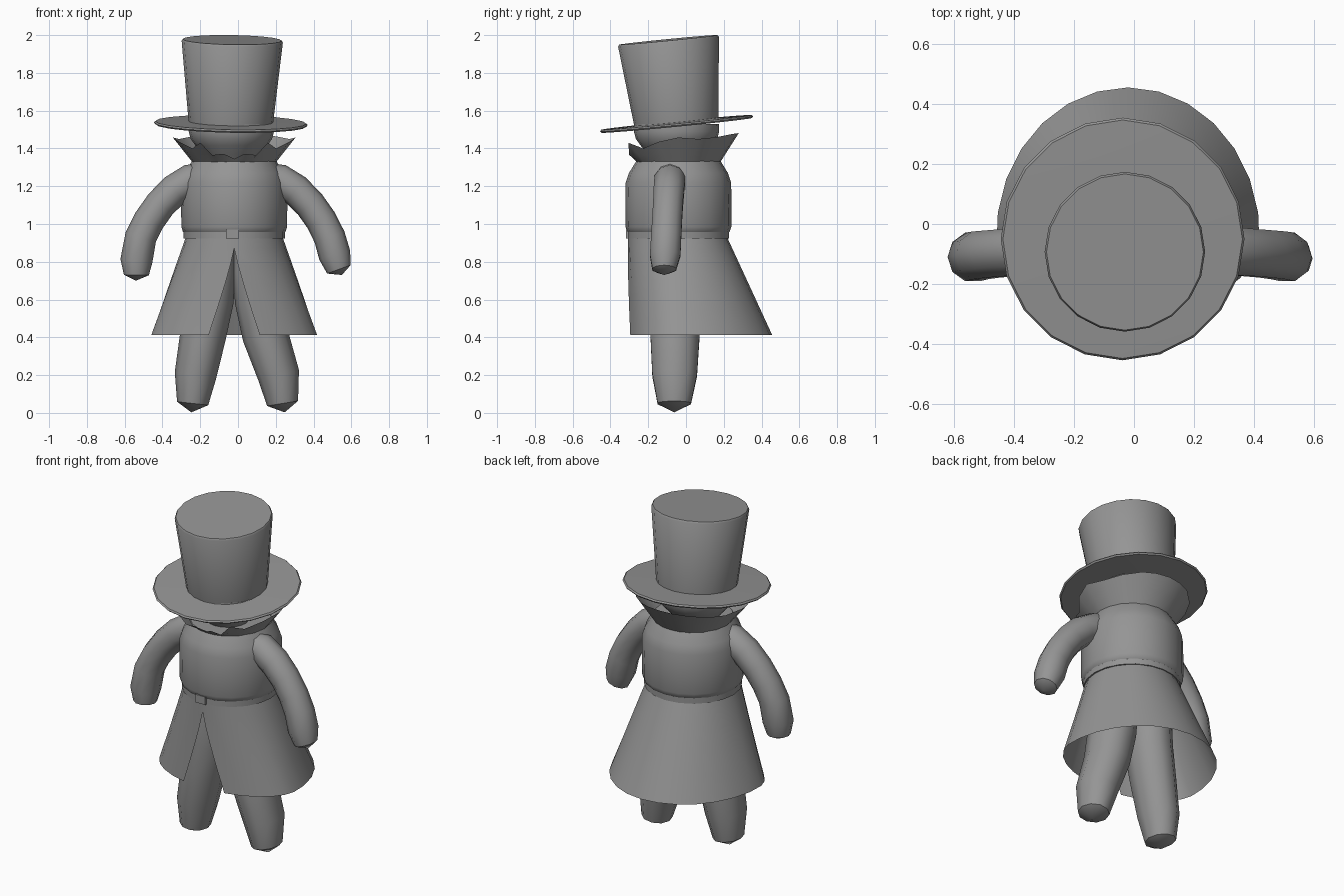
import bpy, math
from mathutils import Vector, Euler

if "Cube" in bpy.data.objects:
    bpy.data.objects.remove(bpy.data.objects["Cube"])

grey = bpy.data.materials.new("grey")
grey.diffuse_color = (0.3, 0.3, 0.3, 1)
grey.use_nodes = True
grey.node_tree.nodes["Principled BSDF"].inputs["Base Color"].default_value = grey.diffuse_color


def make(name, verts, faces, angle=40):
    me = bpy.data.meshes.new(name)
    me.from_pydata([tuple(v) for v in verts], [], faces)
    me.materials.append(grey)
    me.update()
    ob = bpy.data.objects.new(name, me)
    bpy.context.collection.objects.link(ob)
    bpy.ops.object.select_all(action='DESELECT')
    ob.select_set(True)
    bpy.context.view_layer.objects.active = ob
    bpy.ops.object.mode_set(mode='EDIT')
    bpy.ops.mesh.select_all(action='SELECT')
    bpy.ops.mesh.remove_doubles(threshold=0.0005)
    bpy.ops.mesh.normals_make_consistent(inside=False)
    bpy.ops.object.mode_set(mode='OBJECT')
    bpy.ops.object.shade_smooth_by_angle(angle=math.radians(angle))
    return ob


def bridge(rows, n, closed=True):
    """Quads between consecutive rows of n points."""
    return [(r * n + i, r * n + (i + 1) % n, (r + 1) * n + (i + 1) % n, (r + 1) * n + i)
            for r in range(rows - 1) for i in range(n if closed else n - 1)]


def lathe(name, profile, centre, n, angle=40, caps=True):
    """Turned solid from (radius, z) pairs around a vertical axis."""
    verts = [(r * math.sin(2 * math.pi * i / n), -r * math.cos(2 * math.pi * i / n), z)
             for r, z in profile for i in range(n)]
    faces = bridge(len(profile), n)
    if caps:
        faces += [tuple(range(n)), tuple(range(len(verts) - n, len(verts)))]
    ob = make(name, verts, faces, angle)
    ob.location = centre
    return ob


def limb(name, path, n=10, depth=1.0):
    """Tapered tube through (x, y, z, radius) points, pointed at its last point."""
    pts = [Vector(p[:3]) for p in path]
    verts = []
    for k, p in enumerate(path[:-1]):
        t = (pts[k + 1] - pts[max(k - 1, 0)]).normalized()
        side = Vector((0, 1, 0)).cross(t).normalized()
        for i in range(n):
            a = 2 * math.pi * i / n
            verts.append(pts[k] + side * math.cos(a) * p[3] + Vector((0, 1, 0)) * math.sin(a) * p[3] * depth)
    faces = bridge(len(path) - 1, n) + [tuple(range(n))]
    verts.append(pts[-1])
    last = len(verts) - 1
    faces += [(last - n + i, last - n + (i + 1) % n, last) for i in range(n)]
    return make(name, verts, faces)


AXIS = (-0.02, -0.04, 0)

# Torso, belt and buckle
lathe("torso", [(0.25, 0.94), (0.272, 0.96), (0.28, 0.985), (0.281, 1.1), (0.279, 1.22),
                (0.262, 1.27), (0.222, 1.335)], AXIS, 20)
lathe("belt", [(0.255, 0.923), (0.268, 0.923), (0.268, 0.968), (0.255, 0.968)], AXIS, 20)
bx, by, bz = 0.034, 0.012, 0.024
buckle = [(-0.03 + sx * bx, -0.306 + sy * by, 0.947 + sz * bz)
          for sz in (-1, 1) for sx, sy in ((-1, -1), (1, -1), (1, 1), (-1, 1))]
make("buckle", buckle, bridge(2, 4) + [(0, 1, 2, 3), (4, 5, 6, 7)])

# Coat skirt: flares to the sides and back, hangs straight and split at the front
n, rows, verts = 25, [0.925, 0.87, 0.78, 0.68, 0.55, 0.413], []
for z in rows:
    t = (0.925 - z) / 0.512
    rx, back = 0.258 + 0.182 * t, 0.26 + 0.236 * t
    w = 0.135 * max(0, (0.87 - z) / 0.457) ** 1.15
    a0 = math.asin(w / rx)
    for i in range(n):
        a = a0 + (2 * math.pi - 2 * a0) * i / (n - 1)
        c = -math.cos(a)
        verts.append((AXIS[0] + rx * math.sin(a), AXIS[1] + c * (0.268 if c < 0 else back), z))
make("coat_skirt", verts, bridge(len(rows), n, False))

# Legs and arms
for side, s in (("left", -1), ("right", 1)):
    limb(side + "_leg", [(-0.02 + s * 0.115, -0.055, 0.92, 0.12), (-0.02 + s * 0.12, -0.055, 0.75, 0.13),
                         (-0.02 + s * 0.132, -0.055, 0.59, 0.128), (-0.02 + s * 0.165, -0.058, 0.41, 0.122),
                         (-0.005 + s * 0.22, -0.06, 0.2, 0.111), (-0.002 + s * 0.238, -0.062, 0.05, 0.083),
                         (s * 0.247, -0.062, 0.003, 0)], depth=1.12)
    dz = 0.015 * s
    limb(side + "_arm", [(-0.015 + s * 0.15, -0.085, 1.25, 0.075), (-0.015 + s * 0.235, -0.085, 1.232, 0.086),
                         (-0.015 + s * 0.32, -0.09, 1.18, 0.085), (-0.015 + s * 0.395, -0.095, 1.105, 0.083),
                         (-0.015 + s * 0.455, -0.1, 1.02, 0.083), (-0.015 + s * 0.5, -0.105, 0.93, 0.084),
                         (-0.013 + s * 0.525, -0.11, 0.82 + dz, 0.085),
                         (-0.002 + s * 0.536, -0.115, 0.745 + dz, 0.066),
                         (0.005 + s * 0.545, -0.115, 0.715 + dz, 0)])

# Head
lathe("head", [(0.1, 1.31), (0.15, 1.37), (0.19, 1.415), (0.215, 1.45), (0.226, 1.49), (0.224, 1.53)],
      (-0.035, -0.05, 0), 20)

# Collar: flared sheet with a high back and pointed lapels at the front
# (degrees from the front, top radius, top height)
rim = [(0, 0.235, 1.345), (12, 0.27, 1.372), (24, 0.285, 1.365), (34, 0.32, 1.43), (50, 0.29, 1.40),
       (70, 0.31, 1.435), (90, 0.325, 1.458), (110, 0.31, 1.45), (130, 0.315, 1.46), (150, 0.32, 1.475),
       (165, 0.32, 1.48)]
rim = rim + [(180, 0.32, 1.482)] + [(360 - a, r, z) for a, r, z in rim[:0:-1]]
verts = []
for f in (0, 0.45, 1):
    for a, r, z in rim:
        a, rr, zz = math.radians(a), 0.222 + (r - 0.222) * f, 1.328 + (z - 1.328) * f
        verts.append((AXIS[0] + rr * math.sin(a), AXIS[1] - rr * math.cos(a), zz))
make("collar", verts, bridge(3, len(rim)))

# Top hat, tipped forward
tilt = Euler((math.radians(5.6), math.radians(1), 0))
for name, profile in (("hat_brim", [(0.2, -0.012), (0.4, -0.008), (0.407, 0.0), (0.4, 0.008), (0.2, 0.012)]),
                      ("hat_crown", [(0.222, -0.01), (0.225, 0.02), (0.268, 0.437), (0.262, 0.447)])):
    hat = lathe(name, profile, (-0.038, -0.05, 1.53), 20)
    hat.rotation_euler = tilt
